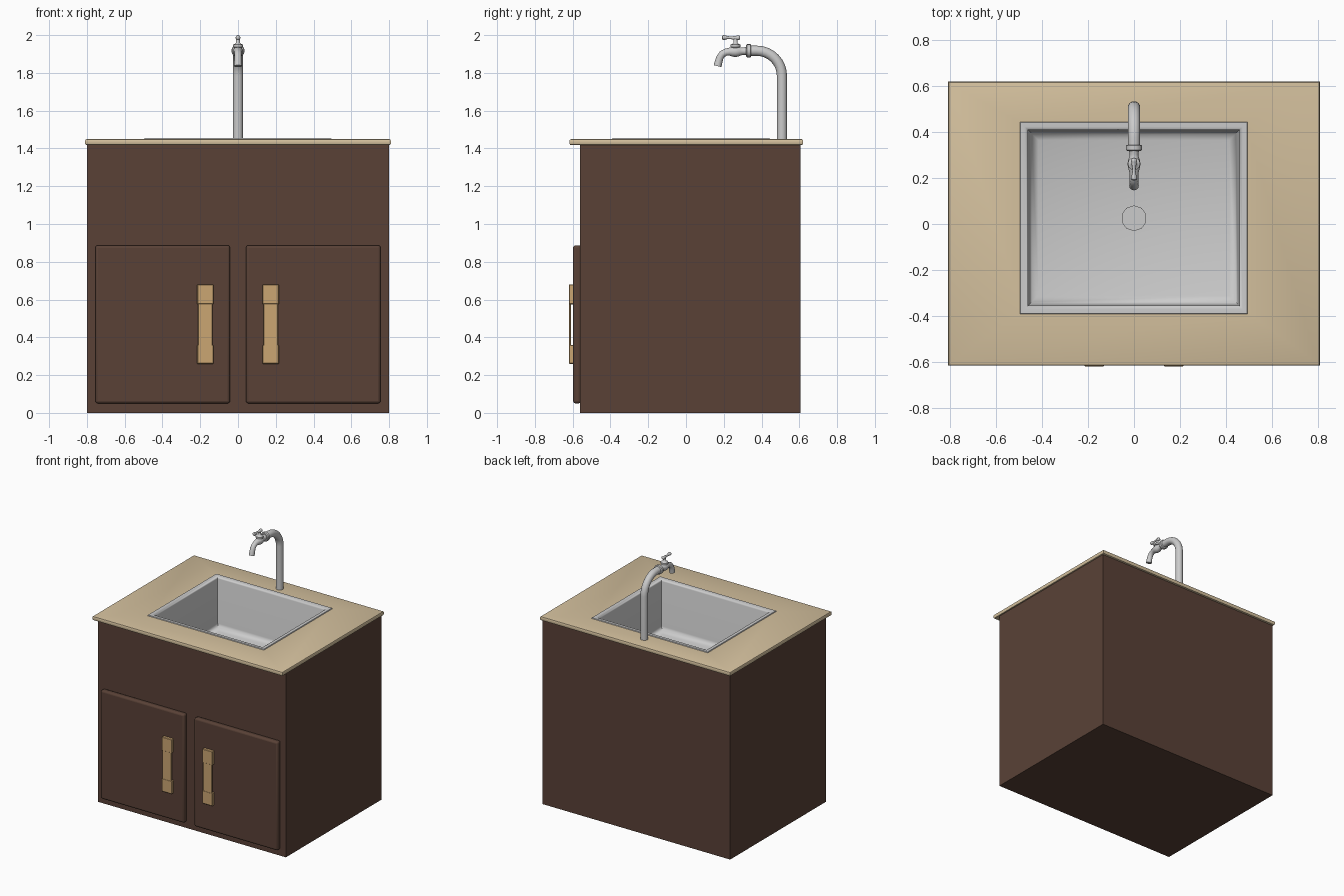
import bpy, bmesh, math
from mathutils import Vector, Matrix

if "Cube" in bpy.data.objects:
    bpy.data.objects.remove(bpy.data.objects["Cube"])


def material(name, rgb):
    m = bpy.data.materials.new(name)
    m.diffuse_color = (*rgb, 1)
    m.use_nodes = True
    m.node_tree.nodes["Principled BSDF"].inputs["Base Color"].default_value = m.diffuse_color
    return m


BROWN = material("brown wood", (0.10, 0.053, 0.037))
STONE = material("cream stone", (0.66, 0.53, 0.34))
TAN = material("tan wood", (0.60, 0.38, 0.17))


def finish(bm, name, mat=None, smooth=None, bevel=0, segments=2):
    bmesh.ops.recalc_face_normals(bm, faces=bm.faces)
    me = bpy.data.meshes.new(name)
    bm.to_mesh(me)
    bm.free()
    ob = bpy.data.objects.new(name, me)
    bpy.context.collection.objects.link(ob)
    if mat:
        me.materials.append(mat)
    if bevel:
        mod = ob.modifiers.new("bevel", 'BEVEL')
        mod.width, mod.segments = bevel, segments
    if smooth:
        bpy.ops.object.select_all(action='DESELECT')
        ob.select_set(True)
        bpy.context.view_layer.objects.active = ob
        bpy.ops.object.shade_smooth_by_angle(angle=math.radians(smooth))
    return ob


def add_box(bm, x0, x1, y0, y1, z0, z1):
    m = Matrix.Translation(((x0 + x1) / 2, (y0 + y1) / 2, (z0 + z1) / 2))
    m = m @ Matrix.Diagonal((x1 - x0, y1 - y0, z1 - z0, 1))
    return bmesh.ops.create_cube(bm, size=1, matrix=m)["verts"]


def bridge(bm, a, b):
    for i in range(len(a)):
        j = (i + 1) % len(a)
        bm.faces.new((a[i], a[j], b[j], b[i]))


def rect_loft(bm, rect, steps, closed=False):
    """Stack rectangles: each step is (inset, z) from rect or (rect, inset, z)."""
    rings = []
    for step in steps:
        (x0, x1, y0, y1), (d, z) = (step[0], step[1:]) if len(step) == 3 else (rect, step)
        rings.append([bm.verts.new(p) for p in (
            (x0 + d, y0 + d, z), (x1 - d, y0 + d, z), (x1 - d, y1 - d, z), (x0 + d, y1 - d, z))])
    for a, b in zip(rings, rings[1:]):
        bridge(bm, a, b)
    if closed:
        bridge(bm, rings[-1], rings[0])
    return rings


def tube(bm, points, sides=16):
    """Sweep circles along (y, z, radius) points in the x = 0 plane, capped."""
    rings = []
    for i, (y, z, r) in enumerate(points):
        p, q = points[max(i - 1, 0)], points[min(i + 1, len(points) - 1)]
        t = Vector((0, q[0] - p[0], q[1] - p[1])).normalized()
        n = t.cross(Vector((1, 0, 0)))
        rings.append([bm.verts.new(Vector((0, y, z)) + r * (
            math.cos(a) * Vector((1, 0, 0)) + math.sin(a) * n))
            for a in (2 * math.pi * k / sides for k in range(sides))])
    for a, b in zip(rings, rings[1:]):
        bridge(bm, a, b)
    bm.faces.new(rings[0])
    bm.faces.new(rings[-1])


# Cabinet carcass, open under the countertop
bm = bmesh.new()
add_box(bm, -0.8, 0.8, -0.56, 0.605, 0, 1.42)
top = max(bm.faces, key=lambda f: f.calc_center_median().z)
bmesh.ops.delete(bm, geom=[top], context='FACES_ONLY')
finish(bm, "cabinet", BROWN)

# Countertop: rounded outer edge with a hole for the sink
OUTER, HOLE = (-0.81, 0.81, -0.617, 0.62), (-0.485, 0.485, -0.38, 0.435)
bm = bmesh.new()
rect_loft(bm, OUTER, [(HOLE, 0, 1.417), (0.01, 1.417), (0.003, 1.42), (0, 1.428), (0, 1.44),
                      (0.003, 1.447), (0.01, 1.45), (HOLE, 0, 1.45)], closed=True)
finish(bm, "countertop", STONE, smooth=35)

# Sink basin with a slim rim, sloped walls and a soft bottom edge
bm = bmesh.new()
FLOOR = 1.06
rings = rect_loft(bm, (-0.497, 0.495, -0.392, 0.445), [
    (0, 1.449), (0.003, 1.456), (0.022, 1.456), (0.032, 1.452), (0.036, 1.44),
    (0.042, FLOOR + 0.04), (0.052, FLOOR + 0.012), (0.08, FLOOR)])
bm.faces.new(rings[-1])
finish(bm, "sink_basin", smooth=60)

# Drain cover with six holes
CX, CY = 0, 0.025
bm = bmesh.new()
for k in range(6):
    a = math.tau * (k + 0.2) / 6
    bmesh.ops.create_cone(bm, cap_ends=True, segments=8, radius1=0.009, radius2=0.009, depth=0.05,
                          matrix=Matrix.Translation((CX + 0.037 * math.cos(a),
                                                     CY + 0.037 * math.sin(a), FLOOR + 0.03)))
cutter = finish(bm, "drain_hole_cutter")
cutter.hide_render = True
cutter.hide_set(True)
bm = bmesh.new()
bmesh.ops.create_cone(bm, cap_ends=True, segments=10, radius1=0.056, radius2=0.056, depth=0.012,
                      matrix=Matrix.Translation((CX, CY, FLOOR + 0.004)))
drain = finish(bm, "drain_cover")
cut = drain.modifiers.new("holes", 'BOOLEAN')
cut.operation, cut.object, cut.solver = 'DIFFERENCE', cutter, 'EXACT'

# Faucet riser pipe with its bend
bm = bmesh.new()
bend = [(0.375 + 0.133 * math.cos(a), 1.784 + 0.133 * math.sin(a), 0.027)
        for a in (math.pi / 2 * k / 8 for k in range(9))]
tube(bm, [(0.508, 1.44, 0.027)] + bend + [(0.335, 1.917, 0.027)])
finish(bm, "faucet_pipe", smooth=40)

# Flange joining pipe and tap
bm = bmesh.new()
tube(bm, [(0.345, 1.917, 0.030), (0.341, 1.917, 0.035), (0.323, 1.917, 0.035), (0.318, 1.917, 0.030)])
finish(bm, "faucet_flange", smooth=40)

# Tap body: neck, valve bulge and down-turned spout
bm = bmesh.new()
tube(bm, [(0.325, 1.916, 0.023), (0.305, 1.915, 0.019), (0.29, 1.914, 0.021), (0.278, 1.913, 0.026),
          (0.262, 1.912, 0.028), (0.246, 1.912, 0.026), (0.23, 1.912, 0.021), (0.21, 1.909, 0.019),
          (0.192, 1.899, 0.019), (0.18, 1.882, 0.019), (0.173, 1.86, 0.02), (0.167, 1.836, 0.021)])
finish(bm, "tap_spout", smooth=40)

# Valve stem with collar
bm = bmesh.new()
tube(bm, [(0.262, 1.915, 0.02), (0.262, 1.935, 0.02), (0.262, 1.937, 0.027), (0.262, 1.949, 0.027),
          (0.262, 1.953, 0.018), (0.262, 1.96, 0.011), (0.262, 1.985, 0.009)], 12)
finish(bm, "valve_stem", smooth=40)

# Lever handle with knobbed ends
bm = bmesh.new()
tube(bm, [(0.190, 1.987, 0.006), (0.194, 1.987, 0.012), (0.205, 1.987, 0.013), (0.215, 1.987, 0.009),
          (0.235, 1.986, 0.007), (0.252, 1.985, 0.009), (0.262, 1.985, 0.011), (0.268, 1.985, 0.011),
          (0.274, 1.986, 0.013), (0.282, 1.986, 0.012), (0.287, 1.986, 0.006)], 12)
finish(bm, "valve_handle", smooth=50)

# Doors and pull handles, one set per side
for side, s in (("left", -1), ("right", 1)):
    bm = bmesh.new()
    add_box(bm, *sorted((s * 0.042, s * 0.755)), -0.598, -0.555, 0.05, 0.887)
    finish(bm, side + "_door", BROWN, smooth=35, bevel=0.014, segments=3)

    bm = bmesh.new()
    x0, x1 = sorted((s * 0.13, s * 0.216))
    add_box(bm, x0, x1, -0.62, -0.595, 0.26, 0.36)
    add_box(bm, x0, x1, -0.62, -0.595, 0.575, 0.68)
    add_box(bm, x0 + 0.005, x1 - 0.005, -0.619, -0.609, 0.35, 0.585)
    finish(bm, side + "_door_handle", TAN, bevel=0.003, segments=1)
